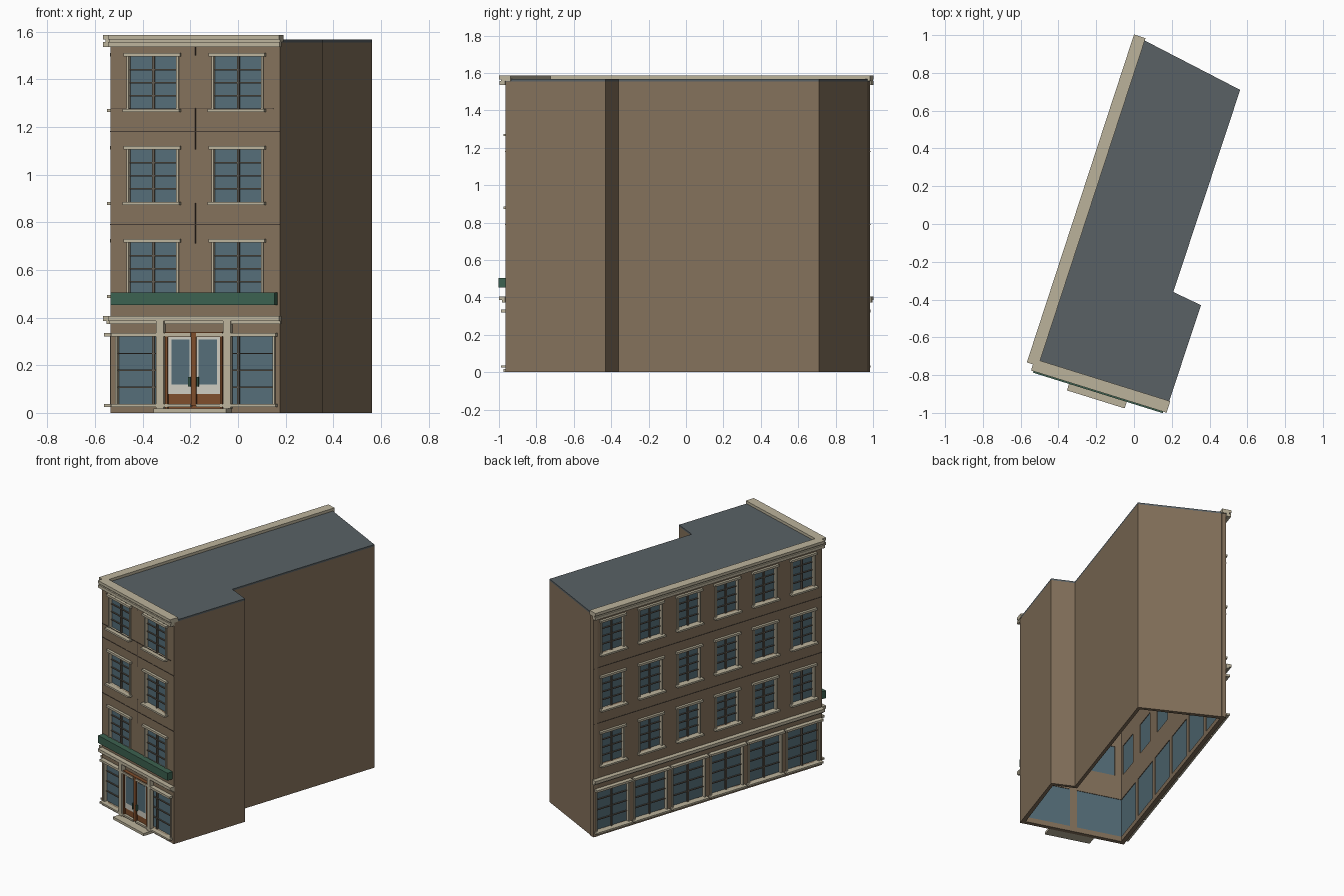
import bpy, bmesh
from mathutils import Vector

if "Cube" in bpy.data.objects:
    bpy.data.objects.remove(bpy.data.objects["Cube"])

TOP, ROOF, T = 1.555, 1.567, 0.03
A, B = Vector((-0.535, -0.743)), Vector((0.177, -0.965))
C = Vector((0.03, 0.985))
D, E, F = Vector((0.355, -0.43)), Vector((0.208, -0.36)), Vector((0.562, 0.71))

COLOURS = {
    "wall": (0.23, 0.165, 0.105), "stone": (0.50, 0.45, 0.33), "roof": (0.10, 0.12, 0.13),
    "glass": (0.09, 0.155, 0.19), "green": (0.045, 0.12, 0.08), "wood": (0.21, 0.075, 0.025),
    "dark": (0.06, 0.045, 0.035), "bar": (0.13, 0.11, 0.085), "pale": (0.62, 0.60, 0.53),
}
mats = {}
for key, col in COLOURS.items():
    mats[key] = bpy.data.materials.new(key)
    mats[key].diffuse_color = (*col, 1)


def finish(name, bm, mat):
    bmesh.ops.recalc_face_normals(bm, faces=bm.faces)
    me = bpy.data.meshes.new(name)
    bm.to_mesh(me)
    bm.free()
    me.materials.append(mats[mat])
    ob = bpy.data.objects.new(name, me)
    bpy.context.collection.objects.link(ob)
    return ob


class Facade:
    """Wall plane: s runs along it, d points outward, z up."""

    def __init__(self, label, start, end):
        self.label, self.o = label, start
        self.len = (end - start).length
        self.u = (end - start).normalized()
        self.n = Vector((self.u.y, -self.u.x))
        self.parts = {}

    def pt(self, s, d, z):
        p = self.o + self.u * s + self.n * d
        return Vector((p.x, p.y, z))

    def box(self, part, mat, s, d, z):
        bm = self.parts.setdefault((part, mat), bmesh.new())
        v = [[bm.verts.new(self.pt(a, b, h)) for a, b in
              ((s[0], d[0]), (s[1], d[0]), (s[1], d[1]), (s[0], d[1]))] for h in z]
        bm.faces.new(v[0])
        bm.faces.new(v[1])
        for i in range(4):
            j = (i + 1) % 4
            bm.faces.new((v[0][i], v[0][j], v[1][j], v[1][i]))

    def wall(self, holes):
        # Grid of cells with the openings left out, extruded inward
        ss = sorted({0, self.len} | {x for h in holes for x in h[:2]})
        zs = sorted({0, TOP} | {x for h in holes for x in h[2:]})
        bm = bmesh.new()
        v = [[bm.verts.new(self.pt(s, 0, z)) for z in zs] for s in ss]
        for i in range(len(ss) - 1):
            for j in range(len(zs) - 1):
                cs, cz = (ss[i] + ss[i + 1]) / 2, (zs[j] + zs[j + 1]) / 2
                if not any(h[0] < cs < h[1] and h[2] < cz < h[3] for h in holes):
                    bm.faces.new((v[i][j], v[i + 1][j], v[i + 1][j + 1], v[i][j + 1]))
        r = bmesh.ops.extrude_face_region(bm, geom=bm.faces[:])
        bmesh.ops.translate(bm, vec=(*(-self.n * T), 0),
                            verts=[g for g in r["geom"] if isinstance(g, bmesh.types.BMVert)])
        finish(self.label + "_wall", bm, "wall")

    def window(self, s0, s1, z0, z1, lintel_out):
        c = (s0 + s1) / 2
        self.box("window_glass", "glass", (s0, s1), (-0.026, -0.016), (z0, z1))
        # Stone sill, lintel and jambs
        self.box("window_sills", "stone", (s0 - .014, s1 + .014), (-.016, .03), (z0 - .012, z0))
        self.box("window_lintels", "stone", (s0 - .014, s1 + .014), (-.016, lintel_out), (z1, z1 + .015))
        for a, b in ((s0 - .004, s0 + .006), (s1 - .006, s1 + .004)):
            self.box("window_jambs", "stone", (a, b), (-.016, .008), (z0, z1))
        # Glazing bars
        self.box("glazing_bars", "bar", (c - .005, c + .005), (-.016, -.004), (z0, z1))
        for k in (1, 2, 3):
            z = z0 + (z1 - z0) * k / 4
            self.box("glazing_bars", "bar", (s0, s1), (-.016, -.008), (z - .003, z + .003))

    def build(self, bays, upper_w, ground_w, ext):
        holes, bay = [], self.len / bays
        for i in range(bays):
            c = (i + .5) * bay
            holes.append((c - ground_w / 2, c + ground_w / 2, .037, .32))
            self.window(*holes[-1], .03)
            for z in (.495, .885, 1.275):
                holes.append((c - upper_w / 2, c + upper_w / 2, z, z + .22))
                self.window(*holes[-1], .018)
        self.wall(holes)
        # String course and two-step cornice
        span = (-ext[0], self.len + ext[1])
        self.box("string_course", "stone", span, (0, .034), (.385, .406))
        self.box("string_course", "stone", span, (0, .018), (.372, .385))
        self.box("cornice", "stone", span, (0, .032), (1.535, 1.556))
        self.box("cornice", "stone", span, (-.03, .022), (1.556, 1.566))
        self.box("cornice", "stone", span, (-.03, .034), (1.566, 1.586))
        # Thin masonry seams
        for z in (.79, 1.18):
            self.box("seams", "dark", (0, self.len), (0, .002), (z - .002, z + .002))

    def done(self):
        for (part, mat), bm in self.parts.items():
            finish(f"{self.label}_{part}", bm, mat)


front, side = Facade("front", A, B), Facade("street_side", C, A)
front.build(2, .22, .322, (0, .006))
side.build(6, .18, .26, (.008, 0))

# Entrance: step, pilasters, double door
m = front.len / 2
front.box("door_step", "stone", (m - .16, m + .16), (0, .078), (0, .018))
front.box("door_backing", "wood", (m - .125, m + .125), (-.01, .012), (.018, .34))
front.box("door_frame", "wood", (m - .125, m + .125), (.012, .024), (.318, .34))
front.box("door_frame", "wood", (m - .011, m + .011), (.012, .026), (.03, .34))
for k in (-1, 1):
    def span(a, b):
        return tuple(sorted((m + k * a, m + k * b)))
    front.box("pilasters", "stone", span(.131, .163), (0, .03), (.018, .386))
    front.box("door_frame", "wood", span(.115, .125), (.012, .024), (.018, .34))
    front.box("door_leaves", "pale", span(.011, .115), (.012, .016), (.08, .318))
    front.box("door_glass", "glass", span(.02, .1), (.016, .018), (.12, .308))
    front.box("door_handles", "green", span(.014, .022), (.018, .032), (.11, .15))

# Blank sign board and front seams
front.box("sign_board", "green", (.013, .733), (0, .042), (.452, .505))
front.box("seams", "dark", (0, front.len - .03), (0, .002), (1.274, 1.278))
for z in ((.71, .88), (1.105, 1.28), (1.5, 1.535)):
    front.box("seams", "dark", (m - .002, m + .002), (0, .002), z)
front.done()
side.done()

# Plain party walls as one thick strip
bm = bmesh.new()
cols = [[bm.verts.new((p.x, p.y, z)) for z in (0, TOP)] for p in (B, D, E, F, C)]
for a, b in zip(cols, cols[1:]):
    bm.faces.new((a[0], b[0], b[1], a[1]))
bm.normal_update()
me = bpy.data.meshes.new("party_walls")
bm.to_mesh(me)
bm.free()
me.materials.append(mats["wall"])
party = bpy.data.objects.new("party_walls", me)
bpy.context.collection.objects.link(party)
sol = party.modifiers.new("thickness", "SOLIDIFY")
sol.thickness, sol.offset = T, -1

# Flat roof slab
bm = bmesh.new()
f = bm.faces.new([bm.verts.new((p.x, p.y, TOP)) for p in (A, B, D, E, F, C)])
r = bmesh.ops.extrude_face_region(bm, geom=[f])
bmesh.ops.translate(bm, vec=(0, 0, ROOF - TOP),
                    verts=[g for g in r["geom"] if isinstance(g, bmesh.types.BMVert)])
finish("roof", bm, "roof")

for m in bpy.data.materials:
    if m.users and not m.is_grease_pencil:
        m.use_nodes = True
        m.node_tree.nodes["Principled BSDF"].inputs["Base Color"].default_value = m.diffuse_color
